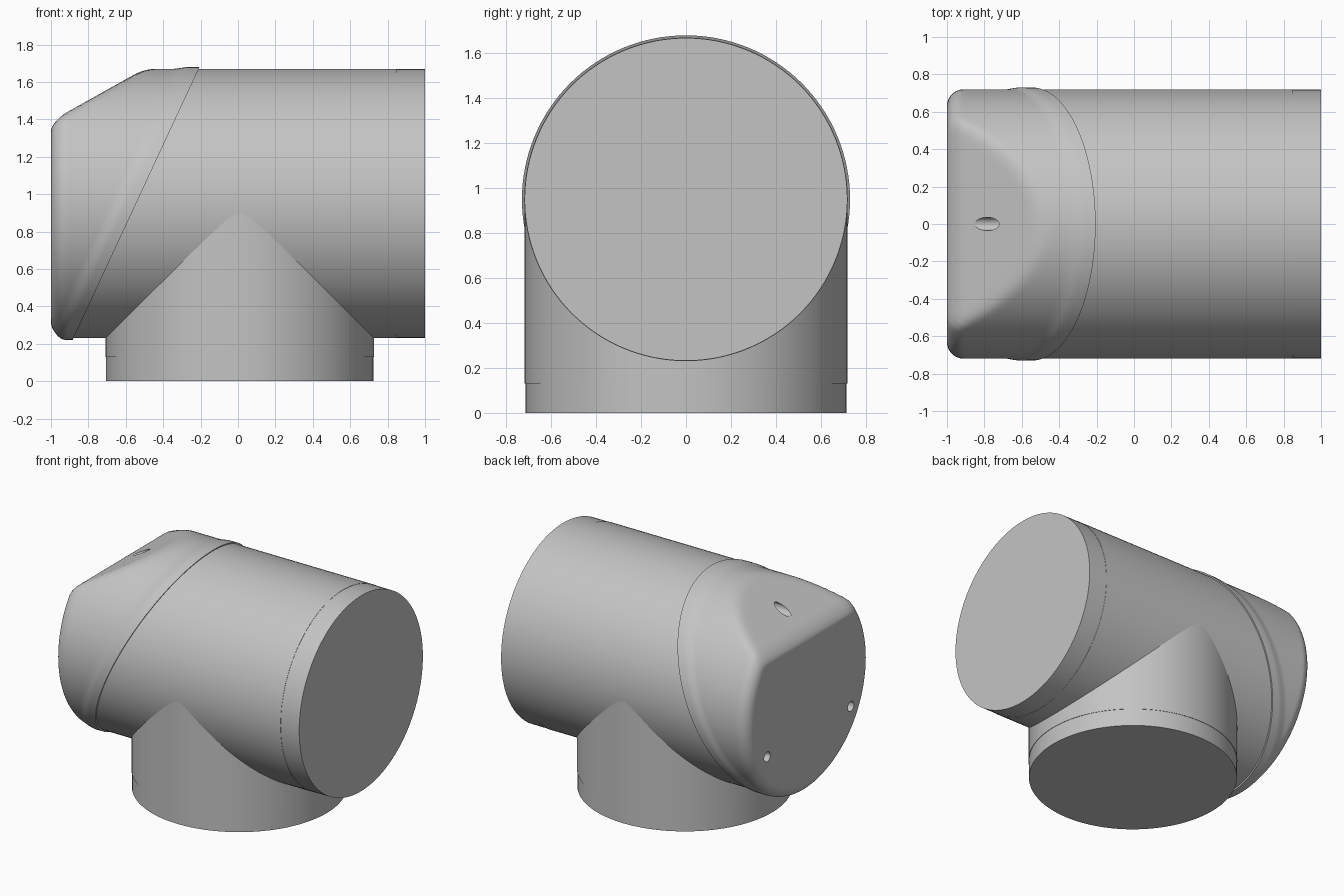
import bpy, bmesh, math
from mathutils import Vector

cube = bpy.data.objects.get("Cube")
if cube:
    bpy.data.objects.remove(cube, do_unlink=True)

SEG = 128
AXIS_Z = 0.95      # height of the main pipe axis
R = 0.72           # main pipe radius
BRANCH_X = 0.01    # centre of the downward branch
PIVOT = Vector((-0.21, 0, 1.67))     # top of the slanted joint
LEAN = 0.465                         # joint slope, dx / dz
JOINT = Vector((1, 0, -LEAN)).normalized()

grey = bpy.data.materials.new("light_grey")
grey.use_nodes = True
grey.diffuse_color = (0.55, 0.55, 0.55, 1)
grey.node_tree.nodes["Principled BSDF"].inputs["Base Color"].default_value = (0.55, 0.55, 0.55, 1)


def finish(name, bm):
    bmesh.ops.recalc_face_normals(bm, faces=bm.faces)
    mesh = bpy.data.meshes.new(name)
    bm.to_mesh(mesh)
    bm.free()
    obj = bpy.data.objects.new(name, mesh)
    bpy.context.collection.objects.link(obj)
    mesh.materials.append(grey)
    return obj


def smooth(obj):
    bpy.ops.object.select_all(action='DESELECT')
    obj.select_set(True)
    bpy.context.view_layer.objects.active = obj
    bpy.ops.object.shade_smooth_by_angle(angle=math.radians(30))
    obj.modifiers.new("weighted", 'WEIGHTED_NORMAL').keep_sharp = True


def loft(bm, rings, closed=True, caps=True):
    """Skin a list of equally long point rings."""
    rows = [[bm.verts.new(p) for p in ring] for ring in rings]
    n = len(rows[0])
    for a, b in zip(rows, rows[1:]):
        for j in range(n if closed else n - 1):
            k = (j + 1) % n
            bm.faces.new((a[j], a[k], b[k], b[j]))
    if caps:
        bm.faces.new(rows[0])
        bm.faces.new(rows[-1])


def angles(n=SEG):
    return [2 * math.pi * i / n for i in range(n)]


def pipe_x(name, x0, x1, r, y=0, z=AXIS_Z, n=SEG):
    bm = bmesh.new()
    loft(bm, [[(x, y + r * math.cos(a), z + r * math.sin(a)) for a in angles(n)] for x in (x0, x1)])
    return finish(name, bm)


def pipe_z(name, z0, z1, r):
    bm = bmesh.new()
    loft(bm, [[(BRANCH_X + r * math.cos(a), r * math.sin(a), z) for a in angles()] for z in (z0, z1)])
    return finish(name, bm)


# Main horizontal pipe, trimmed along the slanted joint
main_pipe = pipe_x("main_pipe", -1, 0.85, R)
bm = bmesh.new()
bm.from_mesh(main_pipe.data)
cut = bmesh.ops.bisect_plane(bm, geom=bm.verts[:] + bm.edges[:] + bm.faces[:],
                             plane_co=PIVOT - JOINT * 0.01, plane_no=JOINT, clear_inner=True)
bmesh.ops.holes_fill(bm, edges=[e for e in cut["geom_cut"] if isinstance(e, bmesh.types.BMEdge)])
bm.to_mesh(main_pipe.data)
bm.free()
smooth(main_pipe)
smooth(pipe_x("open_end_collar", 0.85, 1, R - 0.002))

# Downward branch and its end collar
smooth(pipe_z("branch_pipe", 0.13, AXIS_Z, R - 0.002))
smooth(pipe_z("branch_collar", 0, 0.13, R - 0.005))

# Rolling-ball fillets in the two valleys between the pipes
r0 = R - 0.001
for side, name in ((1, "left_fillet"), (-1, "right_fillet")):
    rings = []
    for i in range(65):
        t = math.pi * (0.01 + 0.98 * i / 64)
        r = 0.05 + 0.2 * abs(math.cos(t))
        y, h = (r0 + r) * math.cos(t), (r0 + r) * math.sin(t)
        k = r0 / (r0 + r)
        centre = Vector((side * h, y, -h))
        a = Vector((side * h, y * k, -h * k)) - centre
        b = Vector((side * h * k, y * k, -h)) - centre
        rings.append([centre + a.slerp(b, j / 10) + Vector((BRANCH_X, 0, AXIS_Z)) for j in range(11)])
    bm = bmesh.new()
    loft(bm, rings, closed=False, caps=False)
    obj = finish(name, bm)
    # Make the open strip face outward, away from the pipes
    if sum(p.normal.z * p.area for p in obj.data.polygons) > 0:
        obj.data.flip_normals()
    smooth(obj)


# End cap: rounded rim, sloping top facet and raised lip at the joint
def cap_radius(d, a, x):
    f = 0.09
    e = f - math.sqrt(f * f - (f - d) ** 2) if d < f else 0
    radius = R - e
    s = math.sin(a)
    if s > 0.05:
        flat = (0.44 + 0.56 * d - 0.6 * e) / s
        k = 0.035
        w = max(k - abs(radius - flat), 0) / k
        radius = min(radius, flat) - w * w * k / 4
    dist = (PIVOT - Vector((x, 0, AXIS_Z + radius * s))).dot(JOINT)
    u = min(max((0.12 - dist) / 0.07, 0), 1)
    return radius + 0.01 * u * u * (3 - 2 * u)


rings = []
ROWS = 48
for i in range(ROWS + 1):
    ring = []
    for a in angles():
        x_end = PIVOT.x + (AXIS_Z + (R + 0.01) * math.sin(a) - PIVOT.z) * LEAN
        d = (i / ROWS) ** 1.5 * (x_end + 1)
        rad = cap_radius(d, a, d - 1)
        ring.append((d - 1, rad * math.cos(a), AXIS_Z + rad * math.sin(a)))
    rings.append(ring)
bm = bmesh.new()
loft(bm, rings)
end_cap = finish("end_cap", bm)

# Three screw holes drilled along the pipe axis
for i in range(3):
    a = math.pi / 2 + i * math.tau / 3
    start = -0.88 if i == 0 else -1.1
    cutter = pipe_x("hole_cutter", -1.1, start + 0.22, 0.036,
                    0.56 * math.cos(a), AXIS_Z + 0.56 * math.sin(a), 24)
    cutter.hide_render = True
    mod = end_cap.modifiers.new("hole", 'BOOLEAN')
    mod.object = cutter
    mod.operation = 'DIFFERENCE'
    mod.solver = 'EXACT'
    bpy.context.view_layer.objects.active = end_cap
    bpy.ops.object.modifier_apply(modifier=mod.name)
    bpy.data.objects.remove(cutter, do_unlink=True)
smooth(end_cap)
